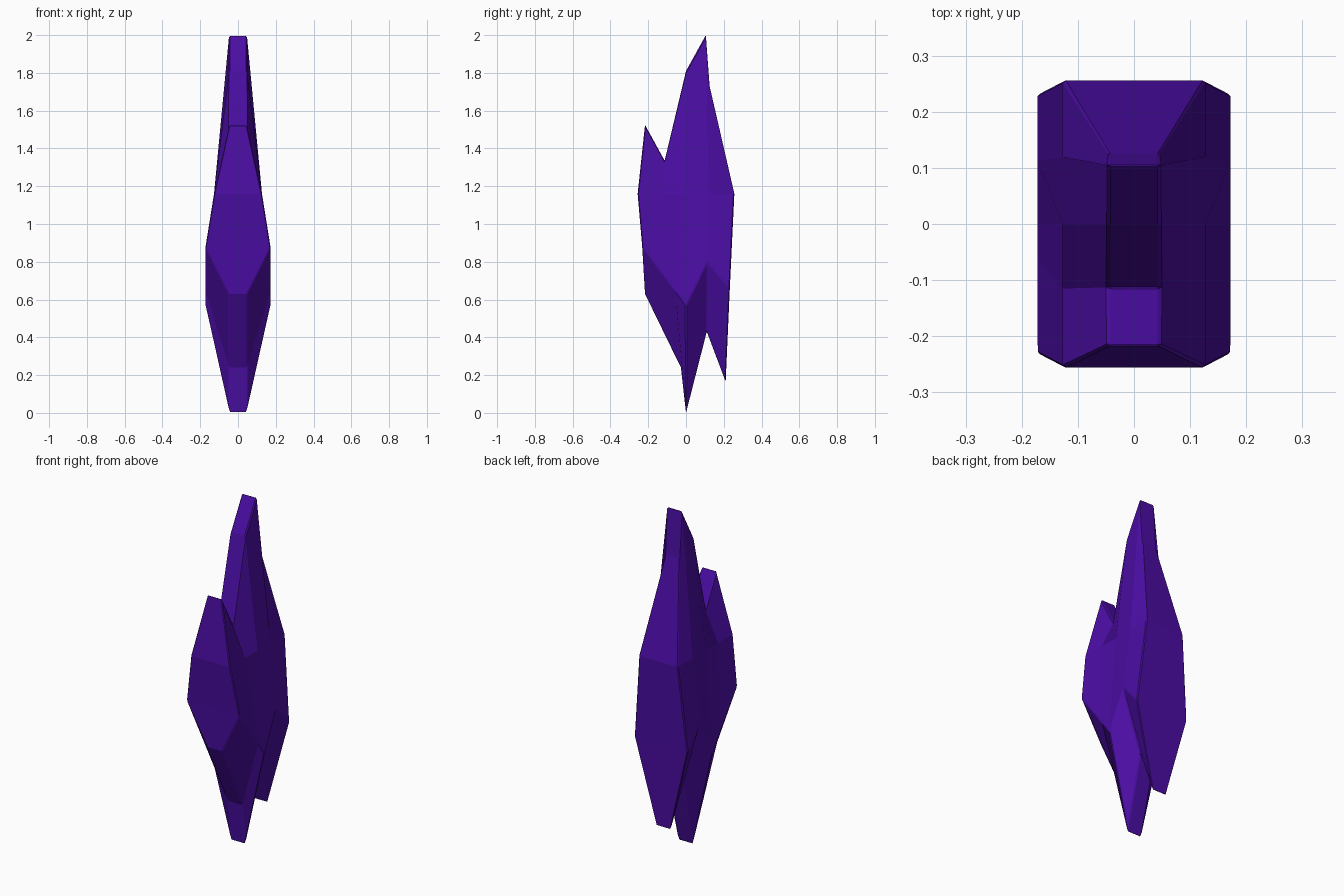
import bpy, bmesh

if "Cube" in bpy.data.objects:
    bpy.data.objects.remove(bpy.data.objects["Cube"])

R, M, W = 0.047, 0.127, 0.173   # half widths: rim, shoulder, belly

# Side outline of the crystal: (half width, y, z), clockwise from the main tip
outline = [
    (R, 0.105, 2.00), (R, 0.125, 1.73), (M, 0.256, 1.16), (W, 0.232, 0.66),
    (R, 0.21, 0.165), (R, 0.11, 0.43), (R, 0.0, 0.0), (R, -0.027, 0.24),
    (R, -0.217, 0.63), (W, -0.232, 0.88), (M, -0.256, 1.16), (R, -0.217, 1.525),
    (R, -0.113, 1.335), (R, 0.0, 1.81),
]
# Points within each side: three on the shoulder, three on the belly edge
inner = [
    (M, -0.115, 1.16), (M, 0.0, 1.16), (M, 0.12, 1.16),
    (W, -0.058, 0.65), (W, 0.0, 0.57), (W, 0.112, 0.80),
]
side_faces = [
    (11, 12, 14, 10),                                   # front shard
    (12, 13, 15, 14), (13, 0, 16, 15), (0, 1, 2, 16),   # main shard
    (10, 14, 17, 9), (14, 15, 18, 17), (15, 16, 19, 18), (16, 2, 3, 19),  # belly
    (9, 17, 7, 8), (17, 18, 6, 7), (18, 19, 5, 6), (19, 3, 4, 5),         # lower points
]

bm = bmesh.new()
right, left = [[bm.verts.new((s * x, y, z)) for x, y, z in outline + inner] for s in (1, -1)]
for side in (right, left):
    for f in side_faces:
        bm.faces.new([side[i] for i in f])
# Bands joining the two sides, with the large front facet as one piece
n = len(outline)
for i in range(n):
    j = (i + 1) % n
    bm.faces.new((right[i], right[j], left[j], left[i]))
bmesh.ops.recalc_face_normals(bm, faces=bm.faces)

mesh = bpy.data.meshes.new("crystal")
bm.to_mesh(mesh)
bm.free()
crystal = bpy.data.objects.new("crystal", mesh)
bpy.context.collection.objects.link(crystal)

# Thin chamfer on the hard edges
bevel = crystal.modifiers.new("chamfer", 'BEVEL')
bevel.width = 0.005
bevel.segments = 1
bevel.limit_method = 'ANGLE'
bevel.angle_limit = 0.6

mat = bpy.data.materials.new("violet")
mat.diffuse_color = (0.07, 0.004, 0.37, 1)
mat.use_nodes = True
mat.node_tree.nodes["Principled BSDF"].inputs["Base Color"].default_value = mat.diffuse_color
mesh.materials.append(mat)
